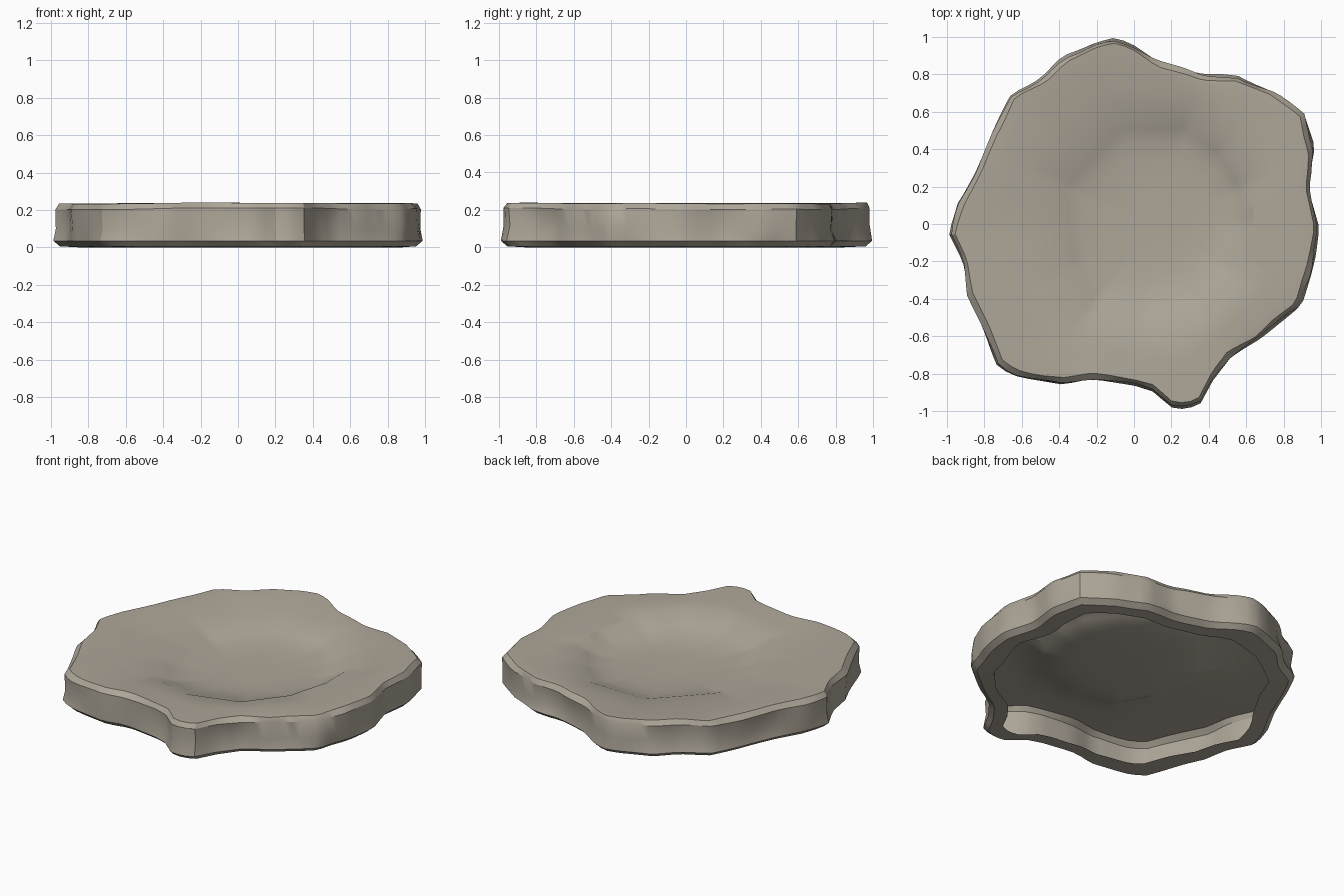
import bpy, bmesh, math, random

if "Cube" in bpy.data.objects:
    bpy.data.objects.remove(bpy.data.objects["Cube"])
random.seed(4)
CX, CY = 0.1, 0.0   # crater centre, used as the pole of all rings
N = 120

outline = [(-.1, 1), (0, .96), (.12, .89), (.38, .81), (.56, .8), (.75, .72), (.92, .6), (.97, .4),
           (.95, .2), (1, -.02), (.96, -.25), (.9, -.44), (.68, -.62), (.52, -.72), (.43, -.83),
           (.35, -.98), (.22, -1), (.1, -.9), (0, -.87), (-.25, -.84), (-.38, -.86), (-.62, -.82),
           (-.73, -.77), (-.82, -.55), (-.9, -.38), (-.93, -.2), (-1, -.05), (-.95, .1),
           (-.85, .28), (-.76, .5), (-.66, .7), (-.5, .79), (-.38, .9), (-.2, .98)]
crater = [(-.42, .23), (-.1, .57), (.3, .58), (.5, .42), (.63, .22), (.64, 0), (.57, -.28), (.38, -.52),
          (.05, -.6), (-.26, -.5), (-.37, -.25), (-.41, 0)]


def radius(poly, t):
    """Distance from the pole to the polygon along direction t."""
    dx, dy = math.cos(t), math.sin(t)
    best = 0
    for (ax, ay), (bx, by) in zip(poly, poly[1:] + poly[:1]):
        ax, ay, bx, by = ax - CX, ay - CY, bx - CX, by - CY
        ex, ey = bx - ax, by - ay
        den = dx * ey - dy * ex
        if abs(den) < 1e-9:
            continue
        r = (ax * ey - ay * ex) / den
        s = (ax * dy - ay * dx) / den
        if r > 0 and -1e-6 <= s <= 1 + 1e-6:
            best = max(best, r)
    return best


def lumps(count, amp):
    """Random chipped offsets, linear between knots around the ring."""
    k = [random.uniform(-amp, 0) for _ in range(count)]
    out = []
    for i in range(N):
        f = i / N * count
        a = int(f)
        out.append(k[a] + (k[(a + 1) % count] - k[a]) * (f - a))
    return out


angles = [2 * math.pi * i / N for i in range(N)]
R = [radius(outline, t) for t in angles]
L = [radius(crater, t) for t in angles]
dip = [.04 * (.5 + .5 * math.cos(t - math.radians(140))) for t in angles]
ramp = [max(0, math.cos(t - math.radians(-75))) ** 2 for t in angles]

rings = []


def ring(rfun, zfun):
    rings.append([(rfun(i), zfun(i)) for i in range(N)])


# crater floor and walls
ring(lambda i: L[i] * .3, lambda i: .142)
ring(lambda i: L[i] * (.58 - .1 * ramp[i]), lambda i: .146)
ring(lambda i: L[i] * (.76 - .16 * ramp[i]), lambda i: .157)
ring(lambda i: L[i] * (.88 - .06 * ramp[i]), lambda i: .185 - dip[i] * .4)
ring(lambda i: L[i], lambda i: .232 - dip[i])
# flat rim
tz = lumps(22, .012)
chip = lumps(37, .03)
ring(lambda i: L[i] + (R[i] - L[i]) * .4, lambda i: .236 - dip[i] * .6)
ring(lambda i: L[i] + (R[i] - L[i]) * .75, lambda i: .238 - dip[i] * .1)
ring(lambda i: R[i] - .03 + chip[i] * .6, lambda i: .24 + tz[i] * .7)
# chipped side wall
w1, w2, w3 = lumps(41, .02), lumps(27, .035), lumps(33, .02)
ring(lambda i: R[i] - .004 + w1[i], lambda i: .212 + tz[i])
ring(lambda i: R[i] + w2[i], lambda i: .125 + tz[i] * 3)
ring(lambda i: R[i] + w3[i], lambda i: .035)
# bottom lip turned inward around the open underside
inn = lumps(17, .05)
ring(lambda i: R[i] - .035 + w3[i], lambda i: .006)
ring(lambda i: R[i] * .9 - .03 + inn[i], lambda i: 0)

bm = bmesh.new()
vr = [[bm.verts.new((CX + r * math.cos(t), CY + r * math.sin(t), z))
       for (r, z), t in zip(rg, angles)] for rg in rings]
mid = bm.verts.new((CX, CY, .14))
for i in range(N):
    j = (i + 1) % N
    bm.faces.new((mid, vr[0][i], vr[0][j]))
    for a, b in zip(vr, vr[1:]):
        bm.faces.new((a[i], b[i], b[j], a[j]))
me = bpy.data.meshes.new("rock_slab")
bm.to_mesh(me)
bm.free()
slab = bpy.data.objects.new("rock_slab", me)
bpy.context.collection.objects.link(slab)

# one stone colour
mat = bpy.data.materials.new("warm_grey_stone")
mat.diffuse_color = (.42, .38, .315, 1)
mat.use_nodes = True
mat.node_tree.nodes["Principled BSDF"].inputs["Base Color"].default_value = mat.diffuse_color
me.materials.append(mat)

bpy.context.view_layer.objects.active = slab
slab.select_set(True)
bpy.ops.object.shade_smooth_by_angle(angle=math.radians(30))
